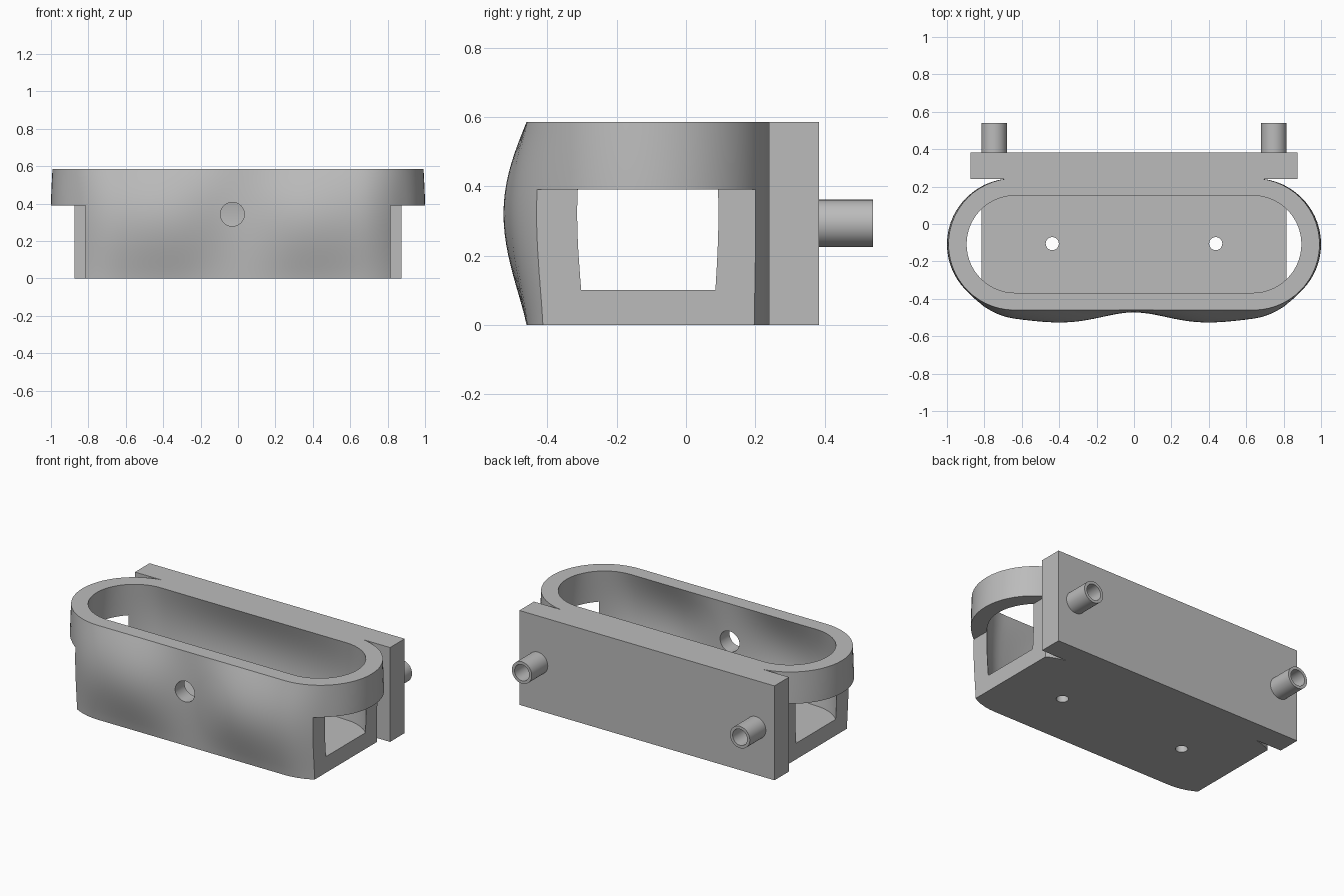
import bpy, bmesh, math
from mathutils import Matrix

cube = bpy.data.objects.get("Cube")
if cube:
    bpy.data.objects.remove(cube, do_unlink=True)

grey = bpy.data.materials.new("plain grey")
grey.use_nodes = True
grey.diffuse_color = (0.5, 0.5, 0.5, 1)
grey.node_tree.nodes["Principled BSDF"].inputs["Base Color"].default_value = (0.5, 0.5, 0.5, 1)

HEIGHT = 0.585
MID_Y = -0.108


def finish(bm, name):
    bmesh.ops.recalc_face_normals(bm, faces=bm.faces)
    mesh = bpy.data.meshes.new(name)
    bm.to_mesh(mesh)
    bm.free()
    mesh.materials.append(grey)
    obj = bpy.data.objects.new(name, mesh)
    bpy.context.collection.objects.link(obj)
    return obj


def box(name, lo, hi):
    bm = bmesh.new()
    bmesh.ops.create_cube(bm, size=1)
    for v in bm.verts:
        v.co = [(a + b) / 2 + c * (b - a) for a, b, c in zip(lo, hi, v.co)]
    return finish(bm, name)


def rod(name, centre, radius, length, along_y=True):
    bm = bmesh.new()
    bmesh.ops.create_cone(bm, cap_ends=True, segments=40, radius1=radius,
                          radius2=radius, depth=length)
    if along_y:
        bm.transform(Matrix.Rotation(math.pi / 2, 4, 'X'))
    bm.transform(Matrix.Translation(centre))
    return finish(bm, name)


def combine(target, other, operation):
    mod = target.modifiers.new(operation, 'BOOLEAN')
    mod.operation = operation
    mod.object = other
    mod.solver = 'EXACT'
    bpy.context.view_layer.objects.active = target
    bpy.ops.object.modifier_apply(modifier=mod.name)
    bpy.data.objects.remove(other, do_unlink=True)


def outline(half, radius):
    """Rounded slot outline, running counter-clockwise."""
    pts = []
    for side in (1, -1):
        for i in range(29):
            a = -math.pi / 2 + math.pi * i / 28
            pts.append((side * (half + radius * math.cos(a)), side * radius * math.sin(a)))
        for i in range(1, 36):
            pts.append((side * half * (1 - 2 * i / 36), side * radius))
    return pts


def loft(name, half, radius, levels, back_bulge):
    """Slot-shaped solid swelling at mid height, with a dip in the front centre."""
    bm = bmesh.new()
    rings = []
    for z in levels:
        t = min(1, z / HEIGHT)
        swell = math.sin(math.pi * t ** 1.15)
        ring = []
        for x, y in outline(half, radius):
            w = abs(y) / radius
            lobe = math.cos(math.pi / 2 * min(1, abs(x) / 0.87)) ** 0.8
            if y < 0:
                dip = 0.08 * math.exp(-(x / 0.26) ** 2)
                y -= w * swell * (0.093 * lobe - dip)
            else:
                y += w * swell * back_bulge * lobe
            ring.append(bm.verts.new((x * (1 + 0.009 * swell), y + MID_Y, z)))
        rings.append(ring)
    n = len(rings[0])
    for low, high in zip(rings, rings[1:]):
        for i in range(n):
            j = (i + 1) % n
            bm.faces.new((low[i], low[j], high[j], high[i]))
    bm.faces.new(rings[0][::-1])
    bm.faces.new(rings[-1])
    return finish(bm, name)


# Outer shell, joined to the flat back plate
body = loft("holder_body", 0.64, 0.352, [HEIGHT * i / 20 for i in range(21)], 0)
combine(body, box("back_plate", (-0.875, 0.24, 0), (0.875, 0.383, HEIGHT)), 'UNION')

# End blocks cut away below the rim
for s in (-1, 1):
    combine(body, box("end_cutter", (min(s * 0.815, s * 1.2), -0.8, -0.1),
                      (max(s * 0.815, s * 1.2), 0.2395, 0.39)), 'DIFFERENCE')

# Cavity, open at the top and through both ends
floor = 0.1
levels = [floor + (HEIGHT - floor) * i / 16 for i in range(17)] + [0.7]
combine(body, loft("cavity_cutter", 0.635, 0.26, levels, 0.06), 'DIFFERENCE')

# Front cable hole and the two floor holes
combine(body, rod("front_hole_cutter", (-0.03, -0.4, 0.343), 0.064, 0.5), 'DIFFERENCE')
for s in (-1, 1):
    combine(body, rod("floor_hole_cutter", (s * 0.437, -0.105, 0.05), 0.035, 0.2, False), 'DIFFERENCE')

# Hollow pegs on the back
parts = [body]
for s, side in ((1, "left"), (-1, "right")):
    peg = rod(side + "_peg", (s * 0.748, 0.46, 0.293), 0.068, 0.16)
    combine(peg, rod("peg_cutter", (s * 0.748, 0.49, 0.293), 0.05, 0.2), 'DIFFERENCE')
    parts.append(peg)

for obj in parts:
    bpy.ops.object.select_all(action='DESELECT')
    obj.select_set(True)
    bpy.context.view_layer.objects.active = obj
    bpy.ops.object.shade_smooth_by_angle(angle=math.radians(30))
